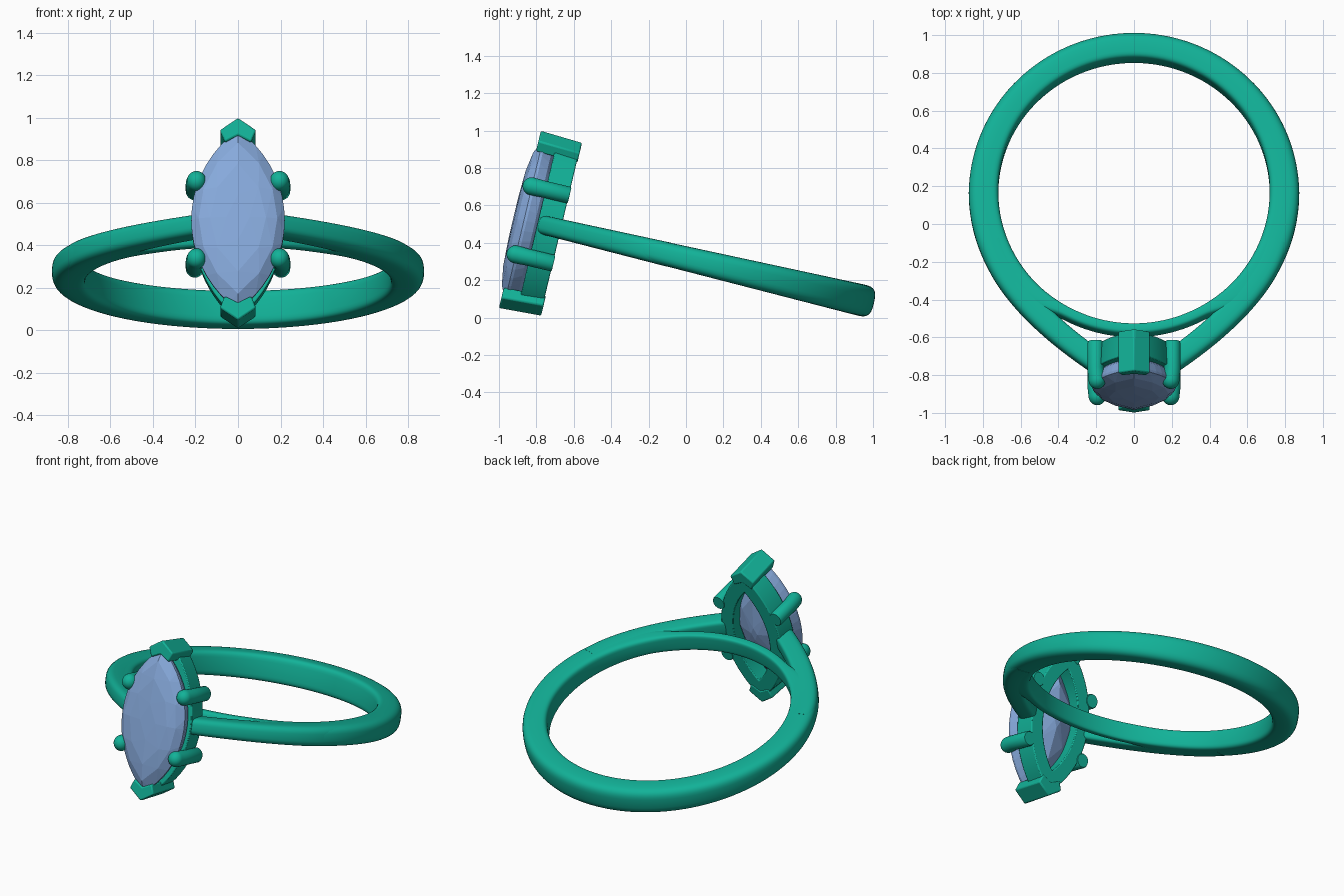
import bpy, bmesh, math
from mathutils import Matrix, Vector
from mathutils.geometry import interpolate_bezier

if "Cube" in bpy.data.objects:
    bpy.data.objects.remove(bpy.data.objects["Cube"])

# Everything is modelled in the plane of the band, then tilted as a whole
TILT = Matrix.Translation((0, 0.165, 0.276)) @ Matrix.Rotation(math.radians(-13.3), 4, 'X')


def material(name, colour):
    m = bpy.data.materials.new(name)
    m.diffuse_color = colour
    m.use_nodes = True
    m.node_tree.nodes["Principled BSDF"].inputs["Base Color"].default_value = m.diffuse_color
    return m


METAL = material("green_metal", (0.006, 0.445, 0.314, 1))
STONE = material("blue_stone", (0.242, 0.402, 0.716, 1))


def finish(name, bm, mat, smooth=True, bevel=0):
    bmesh.ops.recalc_face_normals(bm, faces=bm.faces)
    me = bpy.data.meshes.new(name)
    bm.to_mesh(me)
    bm.free()
    me.materials.append(mat)
    ob = bpy.data.objects.new(name, me)
    bpy.context.collection.objects.link(ob)
    ob.matrix_world = TILT
    if bevel:
        b = ob.modifiers.new("soft_edges", 'BEVEL')
        b.width, b.segments, b.limit_method = bevel, 2, 'ANGLE'
    if smooth:
        bpy.ops.object.select_all(action='DESELECT')
        ob.select_set(True)
        bpy.context.view_layer.objects.active = ob
        bpy.ops.object.shade_smooth_by_angle(angle=math.radians(35))
    return ob


def loft(rings, closed=False):
    bm = bmesh.new()
    vs = [[bm.verts.new(p) for p in r] for r in rings]
    n = len(vs[0])
    for i in range(len(vs) if closed else len(vs) - 1):
        a, b = vs[i], vs[(i + 1) % len(vs)]
        for j in range(n):
            k = (j + 1) % n
            bm.faces.new((a[j], a[k], b[k], b[j]))
    if not closed:
        bm.faces.new(vs[0])
        bm.faces.new(vs[-1])
    return bm


def section(centre, normal, half_t, half_h, n=32):
    # Rounded outside, flatter inside
    pts = []
    for i in range(n):
        t = 2 * math.pi * i / n
        c, s = math.cos(t), math.sin(t)
        p = 0.65 if c > 0 else 0.4
        u = math.copysign(abs(c) ** p, c) * half_t
        v = math.copysign(abs(s) ** p, s) * half_h
        pts.append((centre[0] + normal[0] * u, centre[1] + normal[1] * u, v))
    return pts


def half_height(y):
    return 0.069 + 0.02 * y


# Band: thins to a slim rail under the stone
rings = []
for i in range(144):
    phi = math.radians(i * 2.5 - 180)
    d = Vector((math.sin(phi), -math.cos(phi)))
    f = min(1, max(0, (abs(math.degrees(phi)) - 28) / 24))
    outer = 0.78 + 0.095 * f * f * (3 - 2 * f) - 0.012 * max(0, d.y)
    mid = (outer + 0.718) / 2
    rings.append(section(d * mid, d, (outer - 0.718) / 2, half_height(d.y * mid)))
finish("band", loft(rings, True), METAL)

# Shoulders that leave the band and rise to the setting
for sx, side in ((1, "right"), (-1, "left")):
    path = interpolate_bezier(Vector((0.755, -0.27)), Vector((0.685, -0.54)),
                              Vector((0.40, -0.78)), Vector((0.185, -0.93)), 28)
    rings = []
    for i, p in enumerate(path):
        t = (path[min(i + 1, 27)] - path[max(i - 1, 0)]).normalized()
        ring = section(p, (-t.y, t.x), 0.067 - 0.007 * i / 27, half_height(p.y) + 0.001)
        rings.append([(sx * x, y, z) for x, y, z in ring])
    finish(side + "_shoulder", loft(rings), METAL)


def marquise(a, b, y, n):
    # Pointed oval made of two arcs, n steps per arc
    r = (a * a + b * b) / (2 * b)
    ang = math.asin(a / r)
    pts = []
    for s in (1, -1):
        for i in range(n):
            t = s * (ang - 2 * ang * i / n)
            pts.append((s * (r * math.cos(t) - (r - b)), y, r * math.sin(t)))
    return pts


# Faceted stone as the hull of its facet corners
bm = bmesh.new()
for scale, y, n in ((1, -1.06, 18), (1, -1.045, 18), (0.84, -1.095, 6), (0.6, -1.112, 4),
                    (0.25, -1.118, 2), (0.92, -1.0, 18), (0.55, -0.92, 4), (0.1, -0.885, 2)):
    for p in marquise(0.435 * scale, 0.22 * scale, y, n):
        bm.verts.new(p)
res = bmesh.ops.convex_hull(bm, input=bm.verts)
bmesh.ops.delete(bm, geom=[v for v in bm.verts if not v.link_faces], context='VERTS')
finish("stone", bm, STONE, smooth=False)

# Open basket below the stone
finish("basket", loft([marquise(0.46, 0.218, -0.985, 24), marquise(0.45, 0.21, -0.857, 24),
                       marquise(0.32, 0.125, -0.857, 24), marquise(0.34, 0.14, -0.985, 24)], True),
       METAL, bevel=0.006)

# Chevron prongs over both tips
half = [(0, 0.489), (0.085, 0.43), (0.062, 0.372), (0, 0.405)]
outline = half + [(-0.062, 0.372), (-0.085, 0.43)]
for s, name in ((1, "top"), (-1, "bottom")):
    rings = [[(x, y, s * z * k) for x, z in outline] for y, k in ((-1.082, 1), (-0.853, 0.975))]
    finish(name + "_tip_prong", loft(rings), METAL, bevel=0.008)

# Four round side prongs with domed ends
for sx, side in ((1, "right"), (-1, "left")):
    for sz, level in ((1, "upper"), (-1, "lower")):
        stations = [(-0.853, 0.203, 0.9), (-0.861, 0.203, 1), (-1.0, 0.203, 1), (-1.03, 0.2, 1.04)]
        for i in range(9):
            t = math.radians(10.5 * i)
            stations.append((-1.062 - 0.048 * math.sin(t), 0.195, 1.06 * math.cos(t)))
        rings = []
        for y, x, k in stations:
            rings.append([(sx * (x + 0.043 * k * math.cos(a)), y, sz * 0.187 + 0.045 * k * math.sin(a))
                          for a in (2 * math.pi * j / 24 for j in range(24))])
        finish(f"{side}_{level}_prong", loft(rings), METAL)
